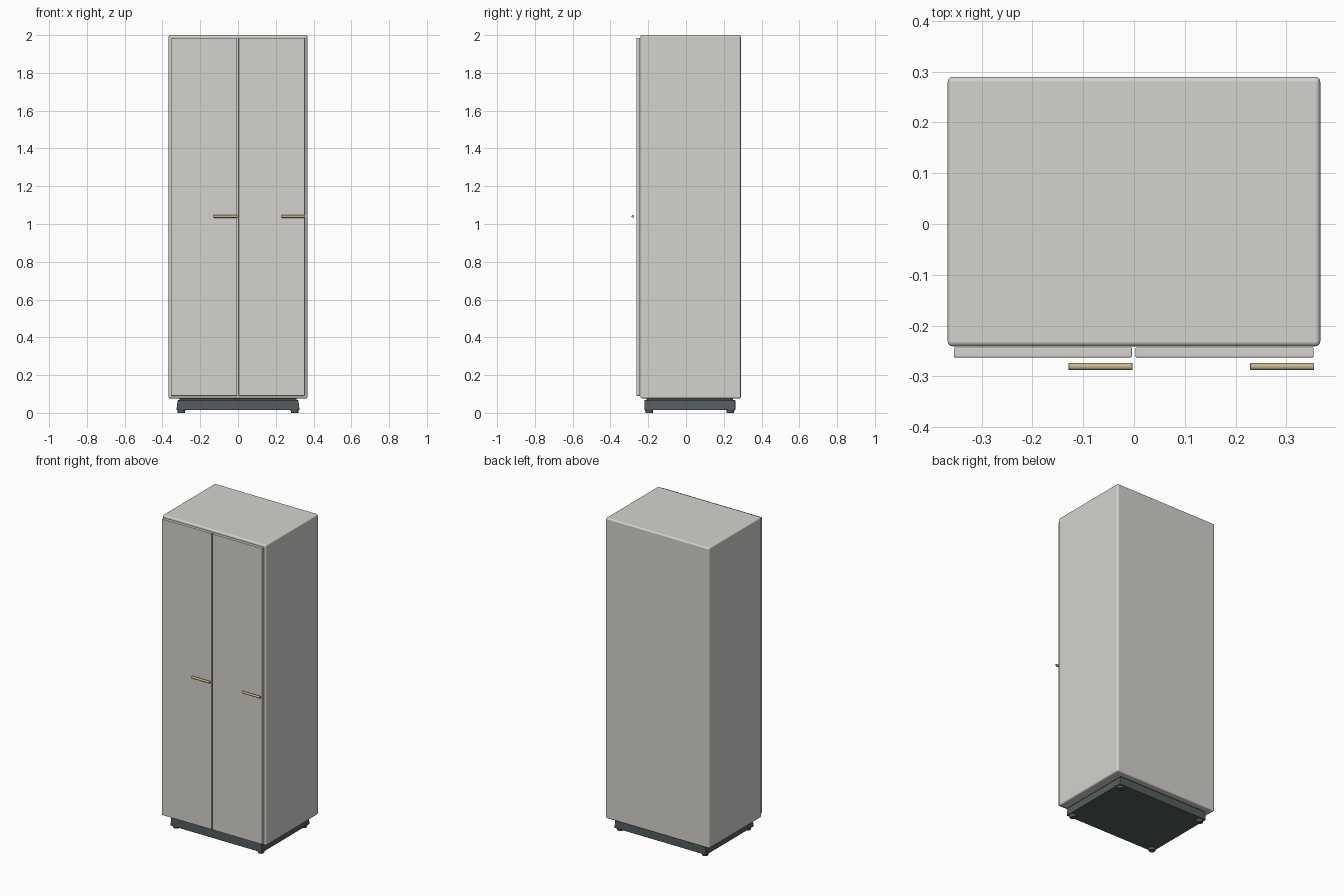
import bpy, bmesh, math
from mathutils import Matrix, Vector

if "Cube" in bpy.data.objects:
    bpy.data.objects.remove(bpy.data.objects["Cube"])


def material(name, color):
    m = bpy.data.materials.new(name)
    m.diffuse_color = (*color, 1)
    m.use_nodes = True
    m.node_tree.nodes["Principled BSDF"].inputs["Base Color"].default_value = m.diffuse_color
    return m


PAINT = material("warm_white_paint", (0.66, 0.65, 0.62))
DARK = material("dark_plinth", (0.09, 0.11, 0.11))
BRASS = material("brushed_brass", (0.58, 0.47, 0.28))


def finish(name, bm, mat, bevel=0, segments=3):
    mesh = bpy.data.meshes.new(name)
    bm.to_mesh(mesh)
    bm.free()
    ob = bpy.data.objects.new(name, mesh)
    bpy.context.collection.objects.link(ob)
    mesh.materials.append(mat)
    if bevel:
        b = ob.modifiers.new("rounded_edges", 'BEVEL')
        b.width, b.segments, b.limit_method = bevel, segments, 'ANGLE'
        b.harden_normals = True
    bpy.ops.object.select_all(action='DESELECT')
    bpy.context.view_layer.objects.active = ob
    ob.select_set(True)
    bpy.ops.object.shade_smooth_by_angle(angle=math.radians(35))
    return ob


def box(name, lo, hi, mat, bevel=0, segments=3, top_scale=1):
    lo, hi = Vector(lo), Vector(hi)
    bm = bmesh.new()
    bmesh.ops.create_cube(bm, size=1)
    for v in bm.verts:
        if v.co.z > 0:
            v.co.x *= top_scale
        v.co = (lo + hi) / 2 + v.co * (hi - lo)
    return finish(name, bm, mat, bevel, segments)


def rod(name, centre, r1, r2, length, mat, axis='Z', bevel=0, sides=32):
    bm = bmesh.new()
    rot = Matrix.Rotation(math.pi / 2, 4, 'Y') if axis == 'X' else Matrix()
    bmesh.ops.create_cone(bm, cap_ends=True, segments=sides, radius1=r1, radius2=r2,
                          depth=length, matrix=Matrix.Translation(centre) @ rot)
    return finish(name, bm, mat, bevel, 2)


# Cabinet body with softly rounded edges
box("cabinet_body", (-0.367, -0.241, 0.076), (0.367, 0.29, 2.0), PAINT, 0.01, 4)

# Two doors sitting proud of the front, each with a horizontal bar handle
for side, x0, x1 in (("left", -0.355, -0.004), ("right", 0.003, 0.354)):
    box(f"{side}_door", (x0, -0.263, 0.09), (x1, -0.243, 1.986), PAINT, 0.003)
    rod(f"{side}_handle", (x1 - 0.062, -0.281, 1.04), 0.007, 0.007, 0.126, BRASS, 'X', 0.001)

# Recessed plinth and the narrow neck joining it to the body
box("plinth", (-0.326, -0.221, 0.014), (0.326, 0.261, 0.068), DARK, 0.004, 3, 0.98)
box("plinth_neck", (-0.31, -0.21, 0.06), (0.31, 0.25, 0.08), DARK)

# Small round levelling feet
for i, (x, y) in enumerate([(-0.3, -0.195), (0.3, -0.195), (-0.3, 0.235), (0.3, 0.235)]):
    rod(f"foot_{i + 1}", (x, y, 0.009), 0.019, 0.022, 0.018, DARK)
